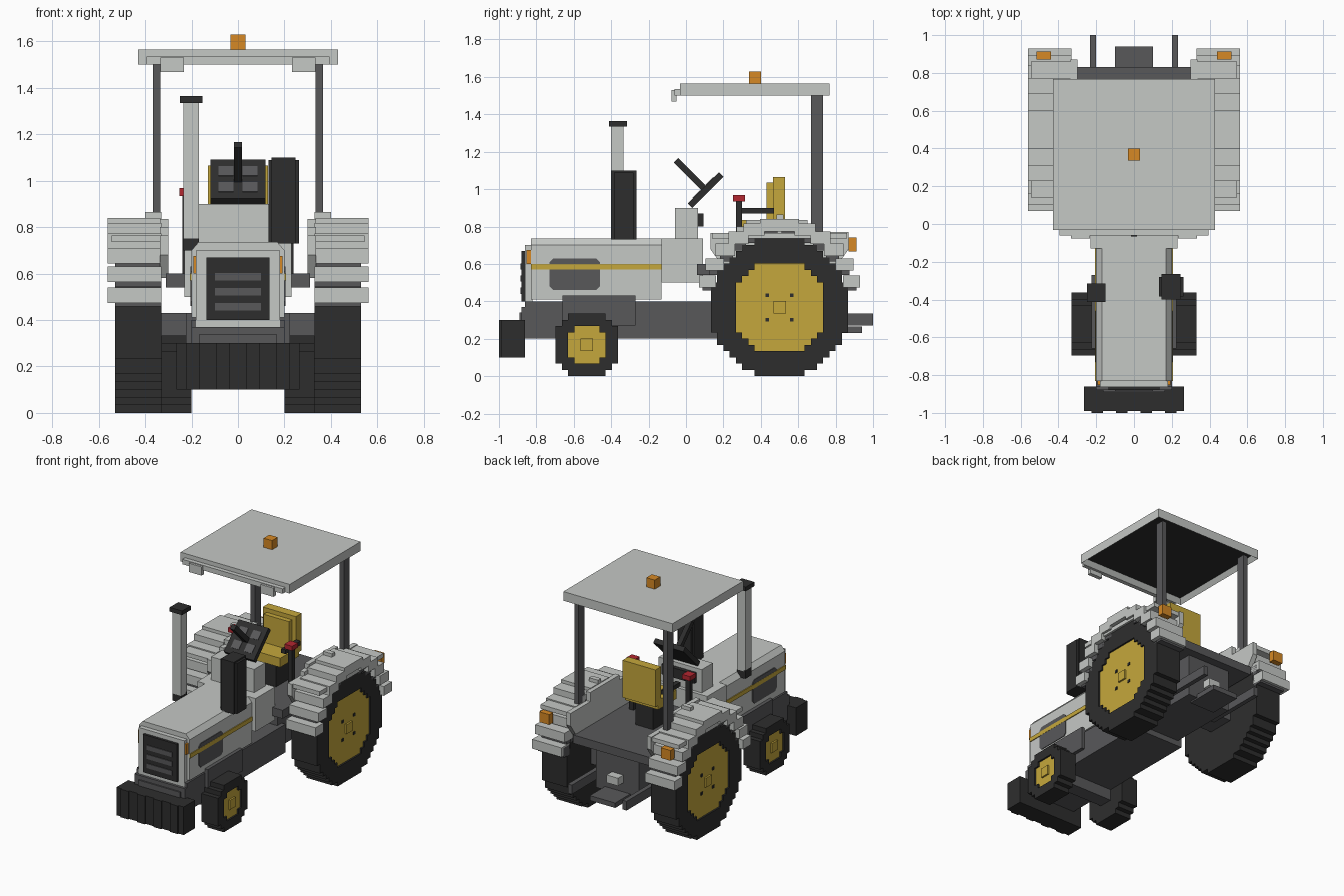
import bpy, bmesh, math
from mathutils import Matrix

cube = bpy.data.objects.get("Cube")
if cube:
    bpy.data.objects.remove(cube, do_unlink=True)


def material(name, rgb):
    m = bpy.data.materials.new(name)
    m.use_nodes = True
    m.diffuse_color = (*rgb, 1)
    m.node_tree.nodes["Principled BSDF"].inputs["Base Color"].default_value = (*rgb, 1)
    return m


PALE = material("pale grey paint", (0.56, 0.58, 0.56))
GREY = material("dark grey metal", (0.098, 0.098, 0.102))
BLACK = material("near black rubber", (0.027, 0.027, 0.027))
YELLOW = material("ochre yellow", (0.56, 0.39, 0.045))
ORANGE = material("lamp orange", (0.67, 0.25, 0.018))
RED = material("handle red", (0.45, 0.02, 0.03))


def finish(name, bm, *mats):
    me = bpy.data.meshes.new(name)
    bmesh.ops.recalc_face_normals(bm, faces=bm.faces)
    bm.to_mesh(me)
    bm.free()
    ob = bpy.data.objects.new(name, me)
    bpy.context.collection.objects.link(ob)
    for m in mats:
        me.materials.append(m)
    return ob


def box(name, mat, x, y, z, pair=False):
    """Box from (low, high) ranges; pair also adds the copy at -x."""
    sides = [("left_" + name, x), ("right_" + name, (-x[1], -x[0]))] if pair else [(name, x)]
    for label, xr in sides:
        bm = bmesh.new()
        bmesh.ops.create_cube(bm, size=1)
        for v in bm.verts:
            v.co = [r[0] + (c + 0.5) * (r[1] - r[0]) for c, r in zip(v.co, (xr, y, z))]
        ob = finish(label, bm, mat)
    return ob


def extrude(name, mat, pts, x, pair=True):
    """Side outline of (y, z) points extruded across x."""
    sides = [("left_", 1), ("right_", -1)] if pair else [("", 1)]
    for label, s in sides:
        bm = bmesh.new()
        f = bm.faces.new([bm.verts.new((s * x[0], *p)) for p in pts])
        r = bmesh.ops.extrude_face_region(bm, geom=[f])
        vs = [g for g in r["geom"] if isinstance(g, bmesh.types.BMVert)]
        bmesh.ops.translate(bm, verts=vs, vec=(s * (x[1] - x[0]), 0, 0))
        finish(label + name, bm, mat)


def stepped_circle(cy, cz, n, u, grow=0.3):
    """Block-stepped disc outline, n blocks of size u across."""
    r = n / 2
    right = []
    for i in range(n):
        w = round(math.sqrt((r + grow) ** 2 - (i + 0.5 - r) ** 2))
        w = min(w, r)
        right += [(w * u, (i - r) * u), (w * u, (i + 1 - r) * u)]
    right = [p for i, p in enumerate(right) if i == 0 or p != right[i - 1]]
    loop = right + [(-a, b) for a, b in reversed(right)]
    return [(cy + a, cz + b) for a, b in loop]


# Wheels: tyre with a hub set slightly into its side
U = 0.0334


def wheel(name, cy, n, hub_n, x0, x1):
    cz = n * U / 2
    extrude(name + "_tyre", BLACK, stepped_circle(cy, cz, n, U), (x0, x1 - 0.02))
    outer, inner = stepped_circle(cy, cz, n, U), stepped_circle(cy, cz, hub_n, U, 0.5)
    for s, label in ((1, "left_"), (-1, "right_")):
        bm = bmesh.new()
        edges = []
        for pts in (outer, inner):
            vs = [bm.verts.new((s * (x1 - 0.02), *p)) for p in pts]
            edges += [bm.edges.new((vs[i], vs[i - 1])) for i in range(len(vs))]
        bmesh.ops.triangle_fill(bm, edges=edges, use_beauty=True)
        r = bmesh.ops.extrude_face_region(bm, geom=bm.faces[:])
        bmesh.ops.translate(bm, vec=(s * 0.02, 0, 0),
                            verts=[g for g in r["geom"] if isinstance(g, bmesh.types.BMVert)])
        finish(label + name + "_tyre_rim", bm, BLACK)
    extrude(name + "_hub", YELLOW, inner, (x1 - 0.03, x1 - 0.012))
    box(name + "_hub_cap", YELLOW, (x1 - 0.03, x1), (cy - U, cy + U), (cz - U, cz + U), True)


wheel("rear_wheel", 0.5, 22, 14, 0.33, 0.53)
wheel("front_wheel", -0.53, 10, 6, 0.2, 0.33)
for dy in (-0.065, 0.065):
    for dz in (-0.065, 0.065):
        box("wheel_bolt", BLACK, (0.515, 0.523), (0.49 + dy, 0.51 + dy), (0.357 + dz, 0.377 + dz), True)

# Chassis, axles and hitch
box("chassis", GREY, (-0.2, 0.2), (-0.86, 0.25), (0.2, 0.4))
box("chassis_nose", GREY, (-0.165, 0.165), (-0.89, -0.8), (0.2, 0.34))
box("engine_block", GREY, (-0.225, 0.225), (-0.66, -0.27), (0.27, 0.43))
box("gearbox", GREY, (-0.17, 0.17), (0.2, 0.77), (0.24, 0.55))
box("rear_axle", GREY, (-0.34, 0.34), (0.4, 0.6), (0.3, 0.43))
box("front_axle", GREY, (-0.21, 0.21), (-0.58, -0.48), (0.12, 0.22))
box("lift_arm", GREY, (0.2, 0.232), (0.55, 1.0), (0.27, 0.335), True)
box("drawbar", GREY, (-0.1, 0.1), (0.7, 0.94), (0.23, 0.265))
box("power_takeoff", PALE, (-0.045, 0.045), (0.75, 0.83), (0.33, 0.385))
box("floor", GREY, (-0.31, 0.31), (0.06, 0.83), (0.54, 0.6))

# Front weight with thin ribs
box("front_weight", BLACK, (-0.265, 0.265), (-0.99, -0.86), (0.1, 0.3))
for i in range(4):
    x = -0.195 + i * 0.13
    box("weight_rib", BLACK, (x - 0.03, x + 0.03), (-1.0, -0.98), (0.1, 0.3))
box("weight_bracket", GREY, (-0.2, 0.2), (-0.88, -0.8), (0.28, 0.37))

# Hood with shoulders, cowl and dash
s = [(-0.2, 0.41), (-0.2, 0.7), (-0.17, 0.735), (0.17, 0.735), (0.2, 0.7), (0.2, 0.41)]
bm = bmesh.new()
f = bm.faces.new([bm.verts.new((x, -0.83, z)) for x, z in s])
r = bmesh.ops.extrude_face_region(bm, geom=[f])
bmesh.ops.translate(bm, verts=[g for g in r["geom"] if isinstance(g, bmesh.types.BMVert)], vec=(0, 0.7, 0))
finish("hood", bm, PALE)
box("hood_nose", PALE, (-0.18, 0.18), (-0.862, -0.82), (0.37, 0.7))
box("cowl", PALE, (-0.23, 0.23), (-0.13, 0.09), (0.5, 0.735))
box("dash", PALE, (-0.17, 0.17), (-0.06, 0.065), (0.73, 0.9))
box("gauge_panel", BLACK, (-0.13, 0.13), (0.065, 0.093), (0.8, 0.87))
box("hood_stripe", YELLOW, (0.2, 0.206), (-0.83, -0.13), (0.57, 0.6), True)
c = 0.02
extrude("side_vent", GREY, [(-0.73 + c, 0.46), (-0.46 - c, 0.46), (-0.46, 0.46 + c), (-0.46, 0.63 - c),
                            (-0.46 - c, 0.63), (-0.73 + c, 0.63), (-0.73, 0.63 - c), (-0.73, 0.46 + c)],
        (0.2, 0.205))
box("grille", BLACK, (-0.135, 0.135), (-0.88, -0.85), (0.4, 0.67))
for z in (0.44, 0.505, 0.57):
    box("grille_slot", GREY, (-0.1, 0.1), (-0.885, -0.878), (z, z + 0.033))
box("front_lamp", ORANGE, (0.162, 0.192), (-0.852, -0.825), (0.6, 0.675), True)

# Exhaust and air cleaner
box("exhaust_pipe", PALE, (-0.235, -0.168), (-0.4, -0.333), (0.75, 1.335))
box("exhaust_base", BLACK, (-0.235, -0.168), (-0.4, -0.333), (0.7, 0.76))
box("exhaust_cap", BLACK, (-0.25, -0.152), (-0.412, -0.315), (1.335, 1.365))
box("air_cleaner", BLACK, (0.145, 0.247), (-0.4, -0.265), (0.73, 1.1))
box("air_cleaner_band", BLACK, (0.132, 0.262), (-0.385, -0.28), (0.73, 1.09))

# Steering wheel plate, tilted, with panels and column
tilt = Matrix.Translation((0, 0.105, 0.995)) @ Matrix.Rotation(math.radians(45), 4, "X")
box("steering_wheel", BLACK, (-0.118, 0.118), (-0.118, 0.118), (-0.017, 0.017)).matrix_world = tilt
box("steering_column", BLACK, (-0.017, 0.017), (-0.017, 0.017), (0, 0.225)).matrix_world = tilt
for x in (-0.083, 0.02):
    for y in (-0.078, 0.02):
        box("steering_panel", GREY, (x, x + 0.063), (y, y + 0.058), (0.015, 0.02)).matrix_world = tilt

# Seat, armrests and levers
box("seat_post", BLACK, (-0.07, 0.07), (0.33, 0.47), (0.6, 0.78))
box("seat_cushion", YELLOW, (-0.13, 0.13), (0.29, 0.5), (0.77, 0.835))
box("seat_back", YELLOW, (-0.13, 0.13), (0.465, 0.53), (0.8, 1.065))
box("seat_pad", YELLOW, (-0.1, 0.1), (0.43, 0.47), (0.8, 1.035))
box("armrest", BLACK, (0.13, 0.165), (0.3, 0.47), (0.87, 0.9), True)
box("lever", BLACK, (0.205, 0.24), (0.268, 0.3), (0.6, 0.94), True)
box("lever_handle", RED, (0.19, 0.252), (0.25, 0.315), (0.935, 0.968), True)

# Fenders: stepped slats over a lining, with an inner panel
for i in range(12):
    a = math.radians(18 + i * 144 / 11)
    y, z, w = 0.5 + 0.405 * math.cos(a), 0.37 + 0.44 * math.sin(a), 0.04 + 0.017 * math.sin(a)
    box("fender_slat", PALE, (0.33, 0.562), (y - w, y + w), (z - 0.033, z + 0.033), True)
    y, z = 0.5 + 0.395 * math.cos(a), 0.37 + 0.4 * math.sin(a)
    box("fender_lining", GREY, (0.33, 0.53), (y - 0.035, y + 0.035), (z - 0.035, z + 0.035), True)
extrude("fender_panel", PALE, [(0.2, 0.58), (0.13, 0.68), (0.13, 0.765), (0.27, 0.765), (0.27, 0.8), (0.32, 0.8),
                               (0.32, 0.835), (0.65, 0.835), (0.65, 0.77), (0.87, 0.77), (0.87, 0.68), (0.8, 0.58)],
        (0.3, 0.335))
box("fender_top", PALE, (0.33, 0.545), (0.14, 0.86), (0.735, 0.765), True)
box("fender_cap", PALE, (0.33, 0.4), (0.485, 0.52), (0.8, 0.865), True)
box("rear_lamp", ORANGE, (0.44, 0.517), (0.87, 0.912), (0.667, 0.74), True)

# Roof with a recessed dark underside, posts, lamps and beacon
box("roof_post", GREY, (0.333, 0.367), (0.667, 0.733), (0.77, 1.51), True)
roof = box("roof", PALE, (-0.43, 0.43), (-0.032, 0.767), (1.5, 1.565))
bm = bmesh.new()
bm.from_mesh(roof.data)
under = min(bm.faces, key=lambda f: f.normal.z)
bmesh.ops.inset_individual(bm, faces=[under], thickness=0.033, depth=-0.033)
under.material_index = 1
bm.to_mesh(roof.data)
bm.free()
roof.data.materials.append(BLACK)
box("roof_lip", PALE, (-0.395, 0.395), (-0.062, -0.032), (1.5, 1.535))
box("work_lamp", PALE, (0.233, 0.333), (-0.078, -0.05), (1.468, 1.53), True)
box("beacon", ORANGE, (-0.033, 0.033), (0.337, 0.4), (1.565, 1.63))
